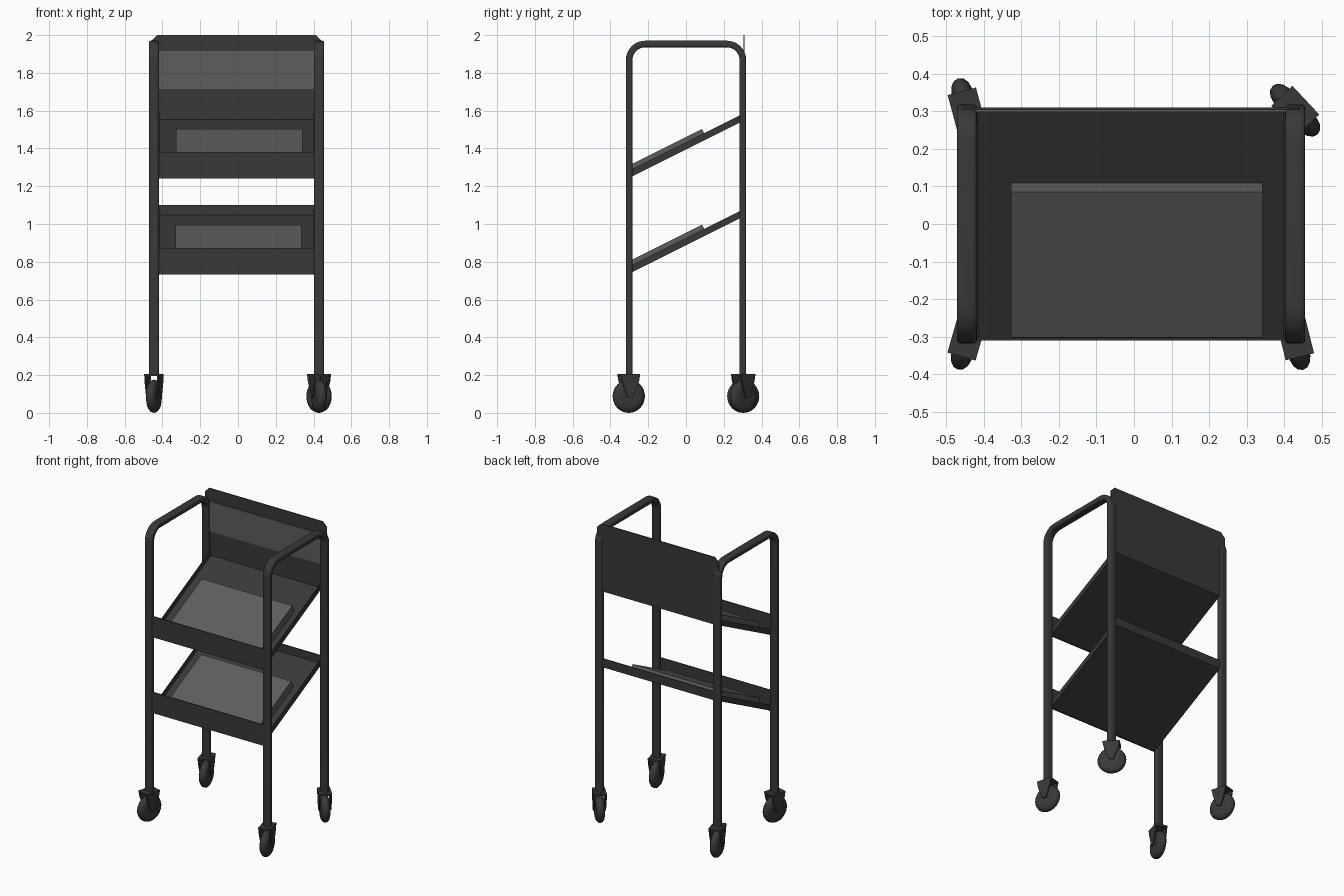
import bpy, bmesh, math
from mathutils import Matrix, Vector

if "Cube" in bpy.data.objects:
    bpy.data.objects.remove(bpy.data.objects["Cube"])

CX, HX, HY = -0.008, 0.437, 0.301      # cart centre x, leg offsets
SLOPE = math.atan(0.5)


def material(name, v):
    m = bpy.data.materials.new(name)
    m.diffuse_color = (v, v, v, 1)
    m.use_nodes = True
    m.node_tree.nodes["Principled BSDF"].inputs["Base Color"].default_value = m.diffuse_color
    return m


DARK, LIGHT = material("dark_metal", 0.04), material("light_panel", 0.11)


def finish(name, bm, mat=DARK, smooth=False):
    bmesh.ops.recalc_face_normals(bm, faces=bm.faces)
    me = bpy.data.meshes.new(name)
    bm.to_mesh(me)
    bm.free()
    me.materials.append(mat)
    ob = bpy.data.objects.new(name, me)
    bpy.context.collection.objects.link(ob)
    if smooth:
        bpy.ops.object.select_all(action='DESELECT')
        ob.select_set(True)
        bpy.context.view_layer.objects.active = ob
        bpy.ops.object.shade_smooth_by_angle(angle=math.radians(35))
    return ob


def add_box(bm, x, y, z):
    m = Matrix.LocRotScale(Vector((sum(x) / 2, sum(y) / 2, sum(z) / 2)), None,
                           Vector((x[1] - x[0], y[1] - y[0], z[1] - z[0])))
    bmesh.ops.create_cube(bm, size=1, matrix=m)


def add_prism(bm, x0, x1, yz):
    """Extrude a yz outline along x."""
    f = bm.faces.new([bm.verts.new((x0, y, z)) for y, z in yz])
    r = bmesh.ops.extrude_face_region(bm, geom=[f])
    bmesh.ops.translate(bm, vec=(x1 - x0, 0, 0),
                        verts=[v for v in r['geom'] if isinstance(v, bmesh.types.BMVert)])


def side_frame(name, cx):
    """Bent flat tube: two legs joined by a top bar."""
    w, t, c, R, top = 0.0265, 0.0175, 0.01, 0.085, 1.953
    prof = []
    for sx, sy, a0 in ((1, 1, 0), (-1, 1, 90), (-1, -1, 180), (1, -1, 270)):
        for k in range(4):
            a = math.radians(a0 + k * 30)
            prof.append((sx * (w - c) + c * math.cos(a), sy * (t - c) + c * math.sin(a)))
    path = [(-HY, 0.2, 180)]
    for s, a0 in ((-1, 180), (1, 90)):
        for k in range(9):
            a = a0 - k * 90 / 8
            path.append((s * (HY - R) + R * math.cos(math.radians(a)),
                         top - R + R * math.sin(math.radians(a)), a))
    path.append((HY, 0.2, 0))
    bm = bmesh.new()
    rings = []
    for y, z, a in path:
        ca, sa = math.cos(math.radians(a)), math.sin(math.radians(a))
        rings.append([bm.verts.new((cx + u, y + v * ca, z + v * sa)) for u, v in prof])
    n = len(prof)
    for a, b in zip(rings, rings[1:]):
        for i in range(n):
            bm.faces.new((a[i], a[(i + 1) % n], b[(i + 1) % n], b[i]))
    bm.faces.new(rings[0])
    bm.faces.new(rings[-1])
    finish(name, bm, smooth=True)


def shelf(name, z0, plate_x, back_lip):
    """Sloped thin tray with side lips, tall front lip and a raised plate."""
    xa, xb = CX - HX + 0.026, CX + HX - 0.026
    ya, yb = -0.31, 0.31

    def under(y):
        return z0 + 0.5 * (y - ya)

    def band(lo, hi):
        return [(ya, under(ya) + lo), (yb, under(yb) + lo), (yb, under(yb) + hi), (ya, under(ya) + hi)]

    bm = bmesh.new()
    add_prism(bm, xa, xb, band(0, 0.007))
    add_prism(bm, xa, xa + 0.006, band(0, 0.038))
    add_prism(bm, xb - 0.006, xb, band(0, 0.038))
    add_box(bm, (xa, xb), (ya, ya + 0.006), (z0, z0 + 0.14))
    if back_lip:
        add_box(bm, (xa, xb), (yb - 0.006, yb), (under(yb), under(yb) + 0.058))
    finish(name, bm)
    # raised plate resting on the tray floor
    t, bm = 0.053, bmesh.new()
    dy, dz = -t * math.sin(SLOPE), t * math.cos(SLOPE)
    y0, y1, f = -0.279, 0.109, 0.006
    add_prism(bm, *plate_x, [(ya + 0.006, under(ya + 0.006) + f), (y1, under(y1) + f),
                             (y1 + dy, under(y1) + f + dz), (y0 + dy, under(y0) + f + dz)])
    finish(name + "_plate", bm, LIGHT)


def caster(name, x, y, angle):
    place = Matrix.Translation((x, y, 0)) @ Matrix.Rotation(math.radians(angle), 4, 'Z')
    # lathed wheel, axle along local x
    prof = [(-0.024, 0), (-0.026, 0.035), (-0.028, 0.055), (-0.023, 0.072), (-0.013, 0.084), (0, 0.088),
            (0.013, 0.084), (0.023, 0.072), (0.028, 0.055), (0.026, 0.035), (0.024, 0)]
    bm = bmesh.new()
    vs = [bm.verts.new((u, 0, r)) for u, r in prof]
    es = [bm.edges.new(p) for p in zip(vs, vs[1:])]
    bmesh.ops.spin(bm, geom=vs + es, cent=(0, 0, 0), axis=(1, 0, 0), angle=math.tau, steps=32)
    bmesh.ops.remove_doubles(bm, verts=bm.verts, dist=1e-5)
    bmesh.ops.translate(bm, vec=(0, 0, 0.088), verts=bm.verts)
    bm.transform(place)
    finish(name + "_wheel", bm, smooth=True)
    # fork: top plate and two tapered cheeks
    bm = bmesh.new()
    add_box(bm, (-0.039, 0.039), (-0.052, 0.052), (0.194, 0.206))
    for s in (-1, 1):
        add_prism(bm, s * 0.031, s * 0.039, [(-0.052, 0.206), (0.052, 0.206), (0.045, 0.165),
                                             (0.014, 0.08), (-0.014, 0.08), (-0.045, 0.165)])
    bm.transform(place)
    finish(name + "_fork", bm)


# side frames
side_frame("left_frame", CX - HX)
side_frame("right_frame", CX + HX)

# shelves
shelf("upper_shelf", 1.24, (-0.327, 0.342), False)
shelf("lower_shelf", 0.733, (-0.332, 0.335), True)

# back panel with clipped top corners, and its lighter inset strip
bm = bmesh.new()
px, c = HX + 0.013, 0.03
f = bm.faces.new([bm.verts.new((CX + x, 0.304, z)) for x, z in (
    (-px, 1.55), (px, 1.55), (px, 2 - c), (px - c, 2), (-px + c, 2), (-px, 2 - c))])
r = bmesh.ops.extrude_face_region(bm, geom=[f])
bmesh.ops.translate(bm, vec=(0, 0.006, 0), verts=[v for v in r['geom'] if isinstance(v, bmesh.types.BMVert)])
finish("back_panel", bm)
bm = bmesh.new()
add_box(bm, (CX - HX + 0.02, CX + HX - 0.02), (0.298, 0.305), (1.715, 1.917))
finish("back_panel_strip", bm, LIGHT)

# casters, each swivelled differently
for name, sx, sy, ang in (("front_left_caster", -1, -1, -16), ("front_right_caster", 1, -1, 14),
                          ("back_left_caster", -1, 1, 15), ("back_right_caster", 1, 1, 43)):
    caster(name, CX + sx * HX, sy * 0.303, ang)
